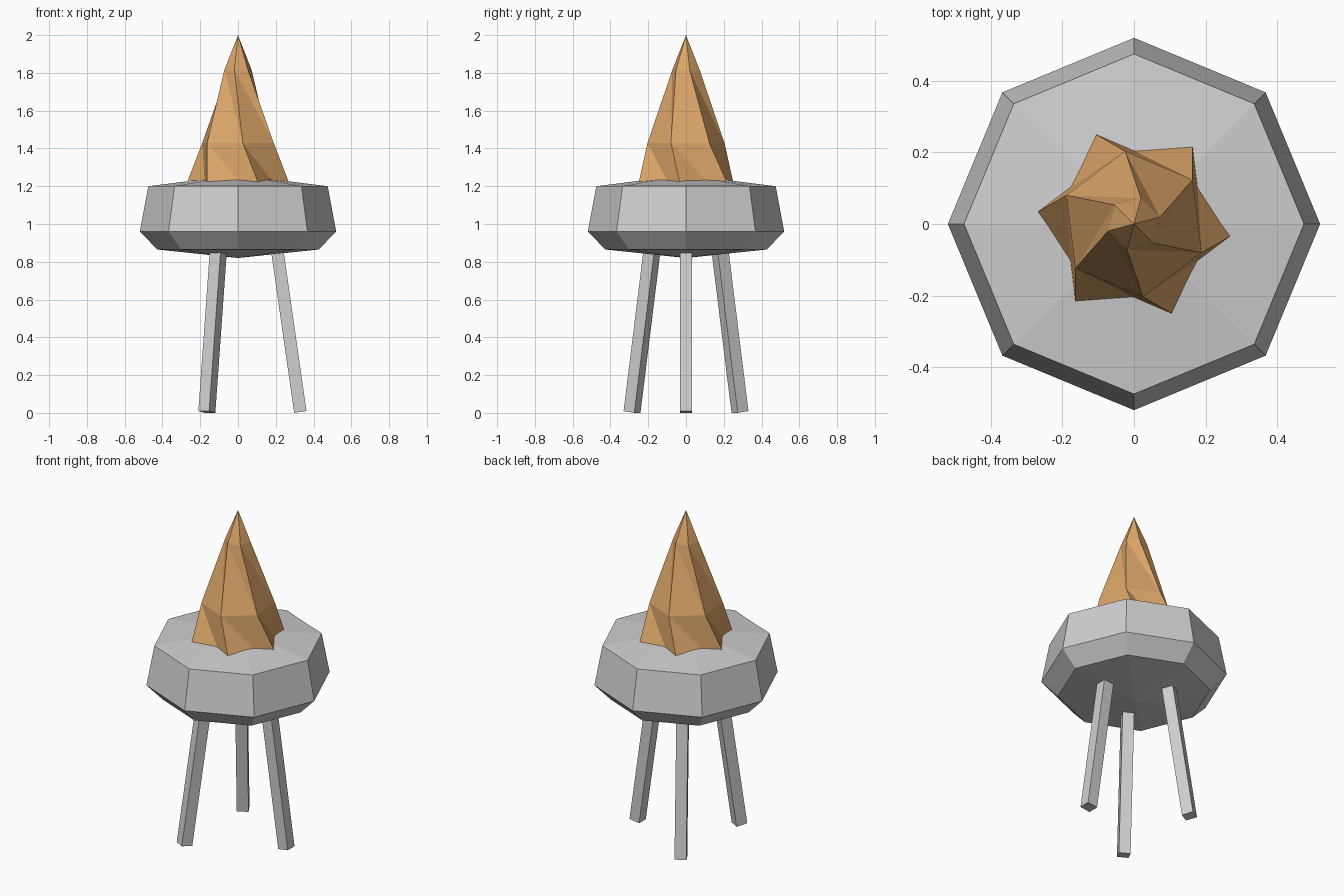
import bpy, bmesh
from math import radians, cos, sin, tau
from mathutils import Vector, Matrix

cube = bpy.data.objects.get("Cube")
if cube:
    bpy.data.objects.remove(cube, do_unlink=True)


def make_material(name, color):
    mat = bpy.data.materials.new(name)
    mat.use_nodes = True
    mat.diffuse_color = color
    bsdf = next(n for n in mat.node_tree.nodes if n.type == 'BSDF_PRINCIPLED')
    bsdf.inputs["Base Color"].default_value = color
    bsdf.inputs["Roughness"].default_value = 0.9
    return mat


stone_grey = make_material("stone grey", (0.62, 0.62, 0.62, 1))
flame_tan = make_material("flame tan", (0.72, 0.38, 0.14, 1))


def finish(bm, name, mat):
    bmesh.ops.recalc_face_normals(bm, faces=bm.faces)
    mesh = bpy.data.meshes.new(name)
    bm.to_mesh(mesh)
    bm.free()
    mesh.materials.append(mat)
    obj = bpy.data.objects.new(name, mesh)
    bpy.context.collection.objects.link(obj)
    return obj


def ringed_solid(name, mat, sides, rings, bottom_z, top_z, twisted=False):
    """Stack rings of (radius, height, turn in degrees), closed by a point at each end."""
    bm = bmesh.new()
    loops = [[bm.verts.new((r * cos(radians(turn) + tau * k / sides),
                            r * sin(radians(turn) + tau * k / sides), z))
              for k in range(sides)] for r, z, turn in rings]
    low = bm.verts.new((0, 0, bottom_z))
    tip = bm.verts.new((0, 0, top_z))
    for k in range(sides):
        n = (k + 1) % sides
        bm.faces.new((loops[0][n], loops[0][k], low))
        bm.faces.new((loops[-1][k], loops[-1][n], tip))
        for a, b in zip(loops, loops[1:]):
            if twisted:  # the long diagonal folds a valley between the ridges
                bm.faces.new((a[k], a[n], b[k]))
                bm.faces.new((a[n], b[n], b[k]))
            else:
                bm.faces.new((a[k], a[n], b[n], b[k]))
    return finish(bm, name, mat)


# Eight-sided bowl with shallow pointed top and underside
ringed_solid("bowl", stone_grey, 8,
             [(0.427, 0.865, 0), (0.52, 0.96, 0), (0.475, 1.2, 0)], 0.82, 1.26)

# Twisted six-ridged flame rising out of the bowl
ringed_solid("flame", flame_tan, 6,
             [(0.355, 1.0, 62.5), (0.205, 1.43, 37), (0.075, 1.815, 15)],
             1.0, 2.0, twisted=True)

# Three splayed square legs
foot, hip = Vector((0.33, 0, 0.005)), Vector((0.202, 0, 0.9))
axis = hip - foot
lean = axis.to_track_quat('Z', 'Y').to_matrix().to_4x4()
for side, angle in (("left", 0), ("back_right", 120), ("front_right", 240)):
    bm = bmesh.new()
    bmesh.ops.create_cube(bm, size=1)
    bmesh.ops.scale(bm, vec=(0.066, 0.066, axis.length), verts=bm.verts)
    place = (Matrix.Rotation(radians(angle), 4, 'Z')
             @ Matrix.Translation((foot + hip) / 2) @ lean)
    bmesh.ops.transform(bm, matrix=place, verts=bm.verts)
    finish(bm, side + "_leg", stone_grey)
